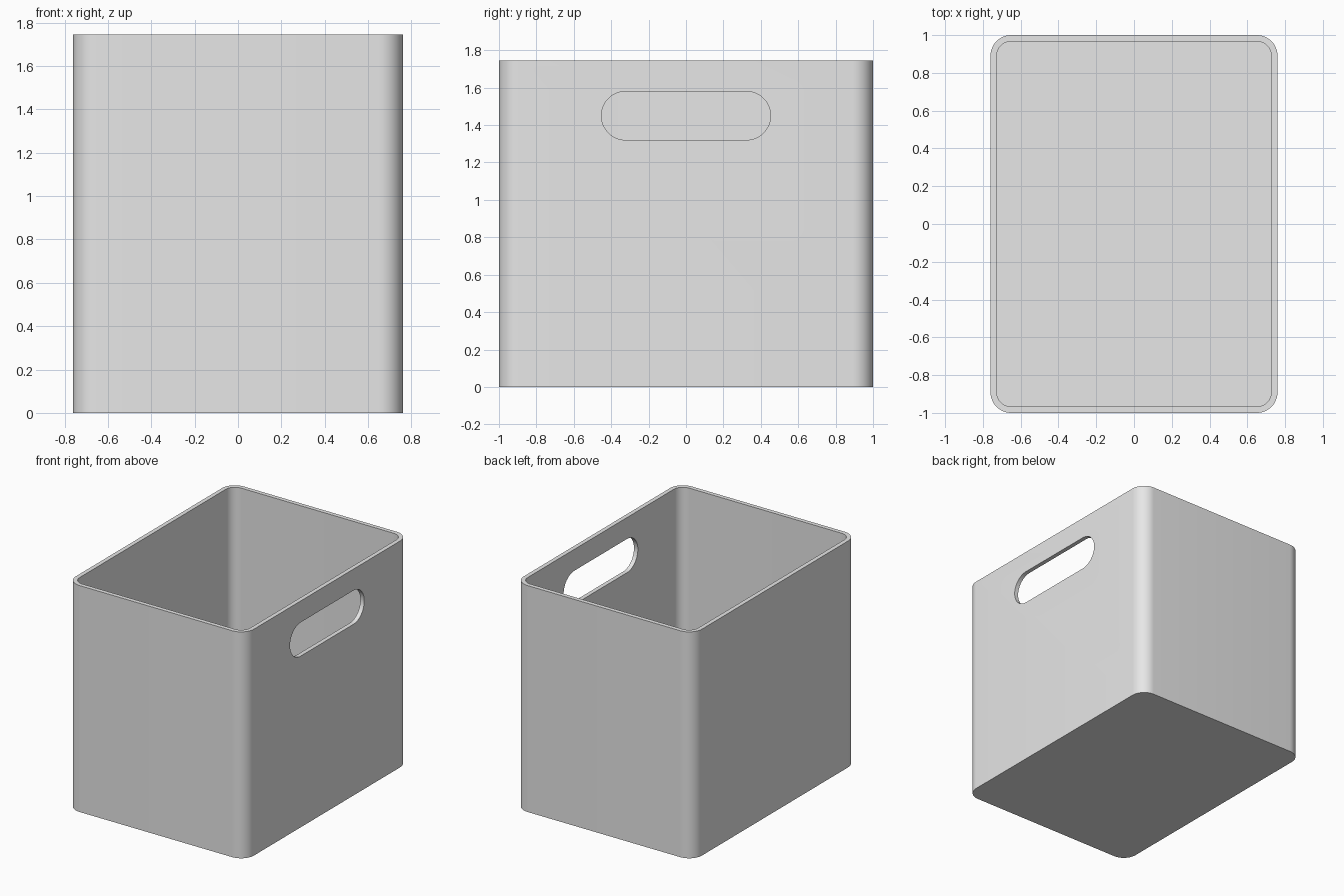
import bpy
import bmesh
from math import cos, sin, pi
from mathutils import Vector

WIDTH, DEPTH, HEIGHT = 1.52, 2.0, 1.745
WALL, CORNER = 0.033, 0.11

cube = bpy.data.objects.get("Cube")
if cube:
    bpy.data.objects.remove(cube, do_unlink=True)

grey = bpy.data.materials.new("light grey")
grey.use_nodes = True
colour = (0.8, 0.8, 0.8, 1)
grey.diffuse_color = colour
grey.node_tree.nodes["Principled BSDF"].inputs["Base Color"].default_value = colour


def rounded_outline(a, b, radius, steps=12):
    """Points round a rounded rectangle of size a by b, centred on the origin."""
    points = []
    for k, (sx, sy) in enumerate([(1, 1), (-1, 1), (-1, -1), (1, -1)]):
        for i in range(steps + 1):
            t = (k + i / steps) * pi / 2
            points.append((sx * (a / 2 - radius) + radius * cos(t),
                           sy * (b / 2 - radius) + radius * sin(t)))
    return points


def prism(name, points, direction):
    """Solid made by pushing a flat outline along a direction."""
    bm = bmesh.new()
    face = bm.faces.new([bm.verts.new(p) for p in points])
    result = bmesh.ops.extrude_face_region(bm, geom=[face])
    top = [v for v in result["geom"] if isinstance(v, bmesh.types.BMVert)]
    bmesh.ops.translate(bm, verts=top, vec=Vector(direction))
    bmesh.ops.remove_doubles(bm, verts=bm.verts, dist=1e-5)
    bmesh.ops.recalc_face_normals(bm, faces=bm.faces)
    mesh = bpy.data.meshes.new(name)
    bm.to_mesh(mesh)
    bm.free()
    mesh.materials.append(grey)
    obj = bpy.data.objects.new(name, mesh)
    bpy.context.collection.objects.link(obj)
    return obj


# Outer body of the bin
body = prism("storage_bin",
             [(x, y, 0) for x, y in rounded_outline(WIDTH, DEPTH, CORNER)],
             (0, 0, HEIGHT))

# Hollow inside, open at the top
inside = rounded_outline(WIDTH - 2 * WALL, DEPTH - 2 * WALL, CORNER - WALL)
cavity = prism("cavity_cutter", [(x, y, WALL) for x, y in inside], (0, 0, HEIGHT))

# Handle slot through the left wall only
slot = rounded_outline(0.904, 0.26, 0.1299)
handle = prism("handle_cutter",
               [(WIDTH / 2 - 0.2, y, z + 1.45) for y, z in slot], (0.4, 0, 0))

bpy.ops.object.select_all(action="DESELECT")
body.select_set(True)
bpy.context.view_layer.objects.active = body
for cutter in (cavity, handle):
    cutter.hide_render = True
    cut = body.modifiers.new(cutter.name, "BOOLEAN")
    cut.operation = "DIFFERENCE"
    cut.solver = "EXACT"
    cut.object = cutter
    bpy.ops.object.modifier_apply(modifier=cut.name)
    bpy.data.objects.remove(cutter, do_unlink=True)

bpy.ops.object.shade_smooth_by_angle(angle=pi / 6)
